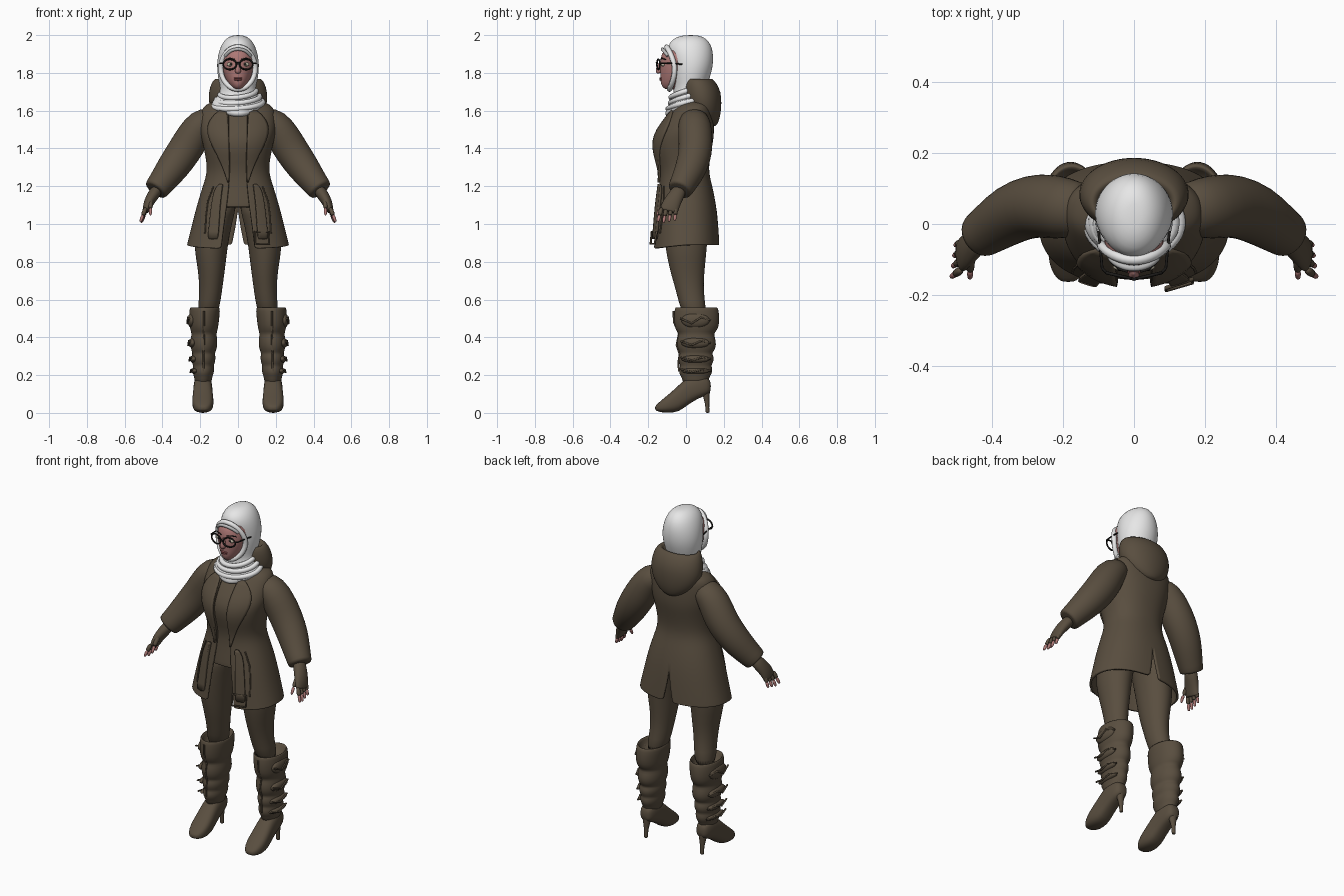
import bpy, bmesh, math
from mathutils import Vector, Matrix

if "Cube" in bpy.data.objects:
    bpy.data.objects.remove(bpy.data.objects["Cube"])


def material(name, r, g, b):
    mat = bpy.data.materials.new(name)
    mat.use_nodes = True
    mat.diffuse_color = (r, g, b, 1)
    bsdf = next(n for n in mat.node_tree.nodes if n.type == 'BSDF_PRINCIPLED')
    bsdf.inputs["Base Color"].default_value = (r, g, b, 1)
    bsdf.inputs["Roughness"].default_value = 0.8
    return mat


brown = material("brown cloth", .1, .076, .05)
white = material("white scarf", .8, .8, .8)
grey = material("grey undercap", .5, .5, .5)
skin = material("skin", .42, .19, .18)
lip = material("lip", .3, .09, .09)
black = material("black frame", .012, .011, .01)
ivory = material("eye ivory", .6, .55, .42)


def finish(name, data, mat, mirror=False, sub=0, thick=0, side=-1):
    """Link the data as an object and add its modifiers."""
    obj = bpy.data.objects.new(name, data)
    bpy.context.collection.objects.link(obj)
    data.materials.append(mat)
    if mirror:
        obj.modifiers.new("Mirror", 'MIRROR').merge_threshold = .002
    if sub:
        mod = obj.modifiers.new("Subdivision", 'SUBSURF')
        mod.levels = mod.render_levels = sub
    if thick:
        mod = obj.modifiers.new("Solidify", 'SOLIDIFY')
        mod.thickness, mod.offset = thick, side
    return obj


def grid(name, rows, mat, closed=False, **opts):
    """Skin rows of points; closed rows become a capped loft."""
    bm = bmesh.new()
    verts = [[bm.verts.new(p) for p in row] for row in rows]
    n = len(rows[0])
    for a, b in zip(verts, verts[1:]):
        for j in range(n if closed else n - 1):
            k = (j + 1) % n
            bm.faces.new((a[j], b[j], b[k], a[k]))
    if closed:
        bm.faces.new(verts[0])
        bm.faces.new(verts[-1])
        bmesh.ops.recalc_face_normals(bm, faces=bm.faces)
    mesh = bpy.data.meshes.new(name)
    bm.to_mesh(mesh)
    bm.free()
    mesh.shade_smooth()
    return finish(name, mesh, mat, **opts)


def section(center, normal, ru, rv, n=20, p=1.0):
    """A superellipse across the given direction."""
    normal = Vector(normal).normalized()
    ref = Vector((0, 1, 0)) if abs(normal.y) < .9 else Vector((0, 0, 1))
    v = (ref - normal * ref.dot(normal)).normalized()
    u = v.cross(normal)
    power = lambda a: math.copysign(abs(a) ** p, a)
    angles = [2 * math.pi * i / n for i in range(n)]
    return [Vector(center) + u * ru * power(math.cos(t)) + v * rv * power(math.sin(t))
            for t in angles]


def stack(name, rows, mat, n=24, p=1.0, **opts):
    """Loft of level sections given as z, x, y, width radius, depth radius."""
    rings = [section((x, y, z), (0, 0, 1), a, b, n, p) for z, x, y, a, b in rows]
    return grid(name, rings, mat, closed=True, sub=1, **opts)


def limb(name, rows, mat, n=16, **opts):
    """Loft along a bent path given as x, y, z and two radii."""
    pts = [Vector(r[:3]) for r in rows]
    last = len(pts) - 1
    rings = [section(c, pts[min(i + 1, last)] - pts[max(i - 1, 0)], *rows[i][3:], n)
             for i, c in enumerate(pts)]
    return grid(name, rings, mat, closed=True, sub=1, **opts)


def tube(name, pts, radius, mat, cyclic=False, **opts):
    curve = bpy.data.curves.new(name, 'CURVE')
    curve.dimensions = '3D'
    curve.bevel_depth, curve.bevel_resolution, curve.use_fill_caps = radius, 2, True
    spline = curve.splines.new('POLY')
    spline.points.add(len(pts) - 1)
    for point, co in zip(spline.points, pts):
        point.co = (*co, 1)
    spline.use_cyclic_u = cyclic
    spline.use_smooth = True
    return finish(name, curve, mat, **opts)


def loop(func, n=40):
    return [func(math.cos(t), math.sin(t)) for t in (2 * math.pi * i / n for i in range(n))]


def ball(name, center, size, mat, **opts):
    bm = bmesh.new()
    bmesh.ops.create_uvsphere(bm, u_segments=20, v_segments=12, radius=1,
                              matrix=Matrix.Translation(center) @ Matrix.Diagonal((*size, 1)))
    mesh = bpy.data.meshes.new(name)
    bm.to_mesh(mesh)
    bm.free()
    mesh.shade_smooth()
    return finish(name, mesh, mat, **opts)


# Coat: height, half width, front y, back y, front gap, back slit
P = .88
COAT = [(1.66, .1, -.02, .12, .05, 0), (1.635, .17, -.05, .135, .05, 0),
        (1.6, .2, -.075, .145, .05, 0), (1.5, .205, -.15, .15, .05, 0),
        (1.44, .19, -.175, .145, .05, 0), (1.37, .175, -.168, .13, .045, 0),
        (1.28, .16, -.138, .118, .045, 0), (1.2, .187, -.145, .14, .05, 0),
        (1.1, .218, -.16, .16, .06, 0), (1, .243, -.167, .17, .075, .01),
        (.91, .266, -.174, .176, .088, .03), (.89, .27, -.176, .177, .09, .032)]


def coat_row(z, rx, front, back, gap, slit):
    t0 = math.asin((gap / rx) ** (1 / P))
    t1 = math.pi - math.asin((slit / rx) ** (1 / P))
    row = []
    for i in range(19):
        t = t0 + (t1 - t0) * i / 18
        c = math.cos(t)
        y = (front + back) / 2 - (back - front) / 2 * math.copysign(abs(c) ** P, c)
        drop = .02 * max(0, c) if z < .95 else 0
        row.append((rx * abs(math.sin(t)) ** P, y, z - drop))
    return row


def coat_front(x, z, lift):
    """A point just outside the front of the coat."""
    for a, b in zip(COAT, COAT[1:]):
        if a[0] >= z >= b[0]:
            f = (a[0] - z) / (a[0] - b[0])
            rx, front, back = (a[i] + (b[i] - a[i]) * f for i in (1, 2, 3))
    s = min(1, x / rx) ** (1 / P)
    return (x, (front + back) / 2 - (back - front) / 2 * (1 - s * s) ** (P / 2) - lift, z)


def panel(name, edges, lift, thick):
    """Raised cloth strip from rows of height, inner x and outer x."""
    rows = [[coat_front(a + (b - a) * j / 4, z, lift) for j in range(5)] for z, a, b in edges]
    grid(name, rows, brown, mirror=True, sub=1, thick=thick, side=0)


grid("coat", [coat_row(*r) for r in COAT], brown, mirror=True, sub=2, thick=.012)
panel("lapel", [(1.6, .06, .1), (1.55, .052, .15), (1.5, .05, .165), (1.44, .048, .15),
                (1.37, .046, .11), (1.28, .045, .07), (1.22, .047, .055)], .005, .012)
panel("belt_end", [(1.21, .08, .1), (1.18, .085, .125), (1.1, .095, .14),
                   (1, .1, .15), (.92, .105, .16)], .01, .014)
tube("belt_buckle", [coat_front(x, z, .018) for x, z in
                     ((.09, .96), (.165, .96), (.165, .895), (.09, .895))],
     .006, brown, cyclic=True)
tube("pocket_piping", [coat_front(x, z, .004) for x, z in
                       ((.13, 1.2), (.16, 1.12), (.17, 1.04), (.175, .95))],
     .004, brown, mirror=True)

# Shirt under the coat
shirt = [(z, 0, (f + b) / 2, rx - .014, (b - f) / 2 - .012)
         for z, rx, f, b, _, _ in COAT if z > 1.15]
shirt += [(1.1, 0, 0, .195, .145), (1.09, 0, 0, .195, .145), (1.088, 0, 0, .19, .14)]
stack("shirt", shirt, brown, n=32, p=P)

# Hood lying behind the neck, with a sunken opening
stack("hood", [(1.515, 0, .135, .03, .025), (1.54, 0, .122, .085, .05),
               (1.58, 0, .102, .13, .082), (1.64, 0, .087, .158, .102),
               (1.7, 0, .08, .155, .105), (1.745, 0, .07, .143, .093),
               (1.772, 0, .062, .122, .076), (1.765, 0, .06, .105, .062),
               (1.71, 0, .05, .09, .05)], brown, n=32)

# Sleeves and gloves
limb("sleeve", [(.12, .04, 1.57, .06, .07), (.195, .045, 1.535, .083, .088),
                (.24, .05, 1.46, .092, .092), (.285, .052, 1.385, .092, .09),
                (.345, .03, 1.3, .087, .086), (.395, -.005, 1.232, .074, .075),
                (.435, -.032, 1.182, .066, .066), (.438, -.034, 1.178, .064, .064),
                (.436, -.032, 1.182, .04, .04)][:-1], brown, n=20, mirror=True)
limb("glove", [(.42, -.025, 1.195, .034, .04), (.455, -.055, 1.145, .032, .042),
               (.477, -.08, 1.105, .026, .05), (.488, -.09, 1.07, .018, .048),
               (.489, -.091, 1.066, .016, .046)], brown, mirror=True)
for i in range(4):
    base = Vector((.487, -.128 + .025 * i, 1.09))
    tip = Vector((.517 - .004 * i, -.15 + .03 * i, 1.005 + .006 * abs(i - 1)))
    mid = base.lerp(tip, .5)
    limb(f"glove_finger_{i + 1}", [(*base, .013, .013), (*mid, .012, .012),
                                   (*base.lerp(tip, .55), .011, .011)], brown, n=10, mirror=True)
    limb(f"finger_{i + 1}", [(*mid, .01, .01), (*base.lerp(tip, .85), .009, .009),
                             (*tip, .006, .006)], skin, n=10, mirror=True)
limb("glove_thumb", [(.462, -.085, 1.14, .016, .018), (.463, -.12, 1.1, .013, .014),
                     (.463, -.133, 1.082, .012, .012)], brown, n=10, mirror=True)
limb("thumb", [(.463, -.13, 1.086, .01, .01), (.463, -.148, 1.06, .009, .009),
               (.464, -.155, 1.045, .005, .005)], skin, n=10, mirror=True)

# Legs
stack("leg", [(1.14, .09, 0, .095, .115), (1.04, .117, 0, .095, .12),
              (.98, .13, 0, .094, .118), (.88, .145, 0, .09, .112),
              (.76, .14, .006, .072, .093), (.68, .143, .015, .063, .078),
              (.6, .148, .028, .058, .07), (.5, .165, .05, .055, .065)], brown, mirror=True)

# Boots with slouched shafts
stack("boot_shaft", [(.5, .175, .055, .06, .08), (.555, .175, .055, .07, .1),
                     (.56, .176, .055, .078, .112), (.545, .176, .056, .082, .118),
                     (.49, .18, .057, .08, .122), (.44, .18, .057, .074, .114),
                     (.42, .18, .055, .065, .09), (.4, .18, .055, .07, .1),
                     (.36, .181, .056, .073, .106), (.33, .181, .055, .066, .096),
                     (.315, .182, .053, .059, .083), (.3, .182, .054, .064, .094),
                     (.27, .183, .053, .063, .094), (.25, .183, .052, .054, .08),
                     (.235, .183, .052, .058, .09), (.205, .184, .05, .055, .087),
                     (.19, .184, .05, .047, .072), (.14, .185, .05, .044, .065)],
      brown, mirror=True)
for i, (z, x, h) in enumerate([(.49, .245, .04), (.37, .24, .028), (.285, .234, .02), (.222, .228, .016)]):
    ball(f"boot_fold_{i + 1}", (x, .05, z), (.022, .075, h), brown, mirror=True)
    tube(f"boot_strap_{i + 1}", [(x + .014, -.03, z + .01), (x + .024, .03, z - h * .4),
                                 (x + .02, .08, z + h * .4), (x, .13, z)],
         .005, brown, mirror=True)
tube("boot_seam", [(.18, -.067, .54), (.18, -.064, .48), (.181, -.038, .42), (.181, -.05, .36),
                   (.182, -.034, .31), (.183, -.04, .27), (.184, -.038, .22)],
     .005, brown, mirror=True)
# Foot: y, bottom, top, half width
foot = [(.132, .115, .165, .022), (.115, .095, .19, .04), (.06, .075, .205, .05),
        (0, .035, .185, .051), (-.04, .004, .145, .055), (-.09, 0, .1, .058),
        (-.13, .002, .068, .049), (-.155, .01, .044, .032), (-.164, .016, .034, .015)]
grid("boot_foot", [section((.186, y, (lo + hi) / 2), (0, 1, 0), w, (hi - lo) / 2, 20, .75)
                   for y, lo, hi, w in foot], brown, closed=True, mirror=True, sub=1)
stack("boot_heel", [(.15, .186, .1, .034, .032), (.1, .186, .106, .024, .02),
                    (.05, .186, .112, .012, .011), (.004, .186, .114, .011, .01),
                    (0, .186, .114, .011, .01)], brown, n=12, mirror=True)

# Head scarf: cap, neck wrap and drape
stack("head_scarf", [(2, 0, .025, .02, .03), (1.992, 0, .022, .05, .07),
                     (1.965, 0, .018, .08, .107), (1.92, 0, .022, .1, .12),
                     (1.87, 0, .03, .11, .115), (1.82, 0, .03, .112, .11),
                     (1.77, 0, .025, .105, .1), (1.72, 0, .02, .094, .085),
                     (1.68, 0, .015, .1, .08), (1.65, 0, .005, .14, .085),
                     (1.62, 0, 0, .143, .1), (1.59, 0, -.01, .11, .1),
                     (1.565, 0, -.03, .05, .085)], white, n=32)
for i, (w, d, z) in enumerate([(.095, .085, 1.695), (.115, .088, 1.665), (.132, .1, 1.635)]):
    tube(f"scarf_fold_{i + 1}", loop(lambda c, s: (w * c, .005 + d * s, z + .025 * s + .01 * c)),
         .014, white, cyclic=True)
tube("scarf_face_edge", loop(lambda c, s: (.091 * c, -.06 - .028 * s * s - .014 * max(0, s),
                                           1.825 + .112 * s)), .014, white, cyclic=True)
tube("undercap_band", [(.074 * math.cos(t), -.07 - .055 * math.sin(t), 1.86 + .066 * math.sin(t))
                       for t in (math.pi * (.15 + .7 * i / 14) for i in range(15))], .009, grey)

# Face
stack("face", [(z, 0, -.04, w, -.04 - y) for z, w, y in
               ((1.71, .02, -.1), (1.72, .035, -.122), (1.74, .053, -.134), (1.77, .068, -.136),
                (1.81, .08, -.138), (1.85, .086, -.138), (1.9, .082, -.132),
                (1.935, .06, -.108))], skin)
limb("nose", [(0, -.13, 1.86, .009, .012), (0, -.138, 1.835, .011, .015),
              (0, -.147, 1.812, .017, .018), (0, -.14, 1.797, .015, .014)], skin, n=12)
ball("upper_lip", (0, -.133, 1.772), (.024, .008, .005), lip)
ball("lower_lip", (0, -.132, 1.764), (.02, .009, .006), lip)
ball("eye", (.04, -.121, 1.845), (.019, .01, .011), ivory, mirror=True)
ball("iris", (.039, -.129, 1.845), (.007, .004, .007), black, mirror=True)
tube("eyebrow", [(.018, -.135, 1.872), (.042, -.128, 1.878), (.065, -.107, 1.87)],
     .003, black, mirror=True)

# Glasses
tube("glasses_rim", loop(lambda c, s: (.043 + .035 * c, -.146 + .008 * c, 1.845 + .027 * s)),
     .0045, black, cyclic=True, mirror=True)
tube("glasses_bridge", [(-.009, -.153, 1.85), (0, -.157, 1.854), (.009, -.153, 1.85)], .004, black)
tube("glasses_temple", [(.077, -.138, 1.85), (.09, -.125, 1.852), (.096, -.06, 1.85),
                        (.1, -.02, 1.845)], .004, black, mirror=True)
